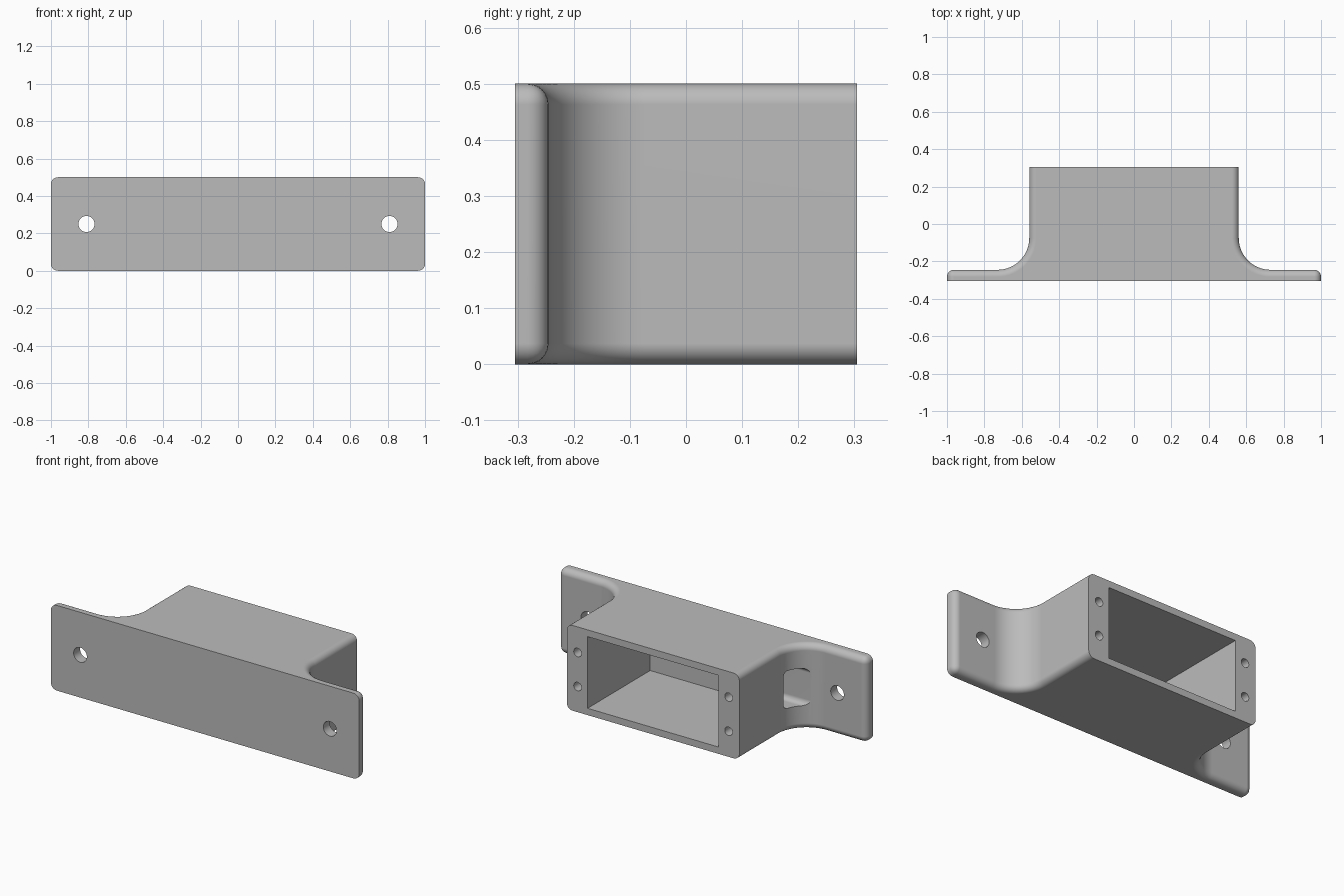
import bpy
import bmesh
from math import sin, cos, pi
from mathutils import Matrix, Vector

if "Cube" in bpy.data.objects:
    bpy.data.objects.remove(bpy.data.objects["Cube"], do_unlink=True)

# Main dimensions
HALF_W, FRONT, BACK, HEIGHT = 1.0, -0.305, 0.305, 0.5
BODY_X, FLANGE_Y, FILLET, ROUND = 0.56, -0.245, 0.17, 0.037
MID_Z = HEIGHT / 2

grey = bpy.data.materials.new("plain grey")
grey.use_nodes = True
grey.diffuse_color = (0.5, 0.5, 0.5, 1)
grey.node_tree.nodes["Principled BSDF"].inputs["Base Color"].default_value = (0.5, 0.5, 0.5, 1)


def make_object(name, bm):
    bmesh.ops.recalc_face_normals(bm, faces=bm.faces)
    mesh = bpy.data.meshes.new(name)
    bm.to_mesh(mesh)
    bm.free()
    mesh.materials.append(grey)
    obj = bpy.data.objects.new(name, mesh)
    bpy.context.collection.objects.link(obj)
    return obj


def box_cutter(name, low, high, corner=0.0):
    """Box between two corners; edges along x can be rounded."""
    low, high = Vector(low), Vector(high)
    bm = bmesh.new()
    bmesh.ops.create_cube(bm, size=1)
    bmesh.ops.scale(bm, vec=high - low, verts=bm.verts)
    bmesh.ops.translate(bm, vec=(low + high) / 2, verts=bm.verts)
    if corner:
        along_x = [e for e in bm.edges if abs(e.verts[0].co.x - e.verts[1].co.x) > 1e-4]
        bmesh.ops.bevel(bm, geom=along_x, offset=corner, segments=6, profile=0.5, affect='EDGES')
    return make_object(name, bm)


def hole_cutter(name, x, z, y_from, y_to, radius):
    """Round hole running along y."""
    bm = bmesh.new()
    place = Matrix.Translation((x, (y_from + y_to) / 2, z)) @ Matrix.Rotation(pi / 2, 4, 'X')
    bmesh.ops.create_cone(bm, cap_ends=True, segments=32, radius1=radius, radius2=radius,
                          depth=y_to - y_from, matrix=place)
    return make_object(name, bm)


# Flanged body: half outline with a concave fillet, mirrored and extruded
half = [(HALF_W, FRONT), (HALF_W, FLANGE_Y)]
for i in range(17):
    a = pi / 2 * i / 16
    half.append((BODY_X + FILLET * (1 - sin(a)), FLANGE_Y + FILLET * (1 - cos(a))))
half.append((BODY_X, BACK))
outline = half + [(-x, y) for x, y in reversed(half)]

bm = bmesh.new()
base = bm.faces.new([bm.verts.new((x, y, 0)) for x, y in outline])
extruded = bmesh.ops.extrude_face_region(bm, geom=[base])
top_verts = [g for g in extruded["geom"] if isinstance(g, bmesh.types.BMVert)]
bmesh.ops.translate(bm, vec=(0, 0, HEIGHT), verts=top_verts)
bmesh.ops.recalc_face_normals(bm, faces=bm.faces)


def is_rounded(edge):
    a, b = (v.co for v in edge.verts)
    if abs(a.z - b.z) > 1e-4:       # upright edges: only the flange ends
        return abs(a.x) > HALF_W - 1e-4 and abs(a.y - FLANGE_Y) < 1e-4
    return not any(abs(a.y - y) < 1e-4 and abs(b.y - y) < 1e-4 for y in (FRONT, BACK))


bmesh.ops.bevel(bm, geom=[e for e in bm.edges if is_rounded(e)], offset=ROUND, segments=6,
                profile=0.5, affect='EDGES', clamp_overlap=False)
housing = make_object("flanged_housing", bm)

# Cavity open at the back, and the cable slot through one side
cutters = [
    box_cutter("cavity_cutter", (-0.425, -0.275, 0.04), (0.425, 0.4, 0.46)),
    box_cutter("cable_slot_cutter", (-0.8, -0.225, 0.14), (-0.4, -0.1, 0.36), corner=0.03),
]
# Mounting holes in the flanges, screw holes in the back rim
for side in (-1, 1):
    cutters.append(hole_cutter("mounting_hole_cutter", side * 0.81, MID_Z, -0.4, -0.15, 0.043))
    for dz in (-0.1, 0.1):
        cutters.append(hole_cutter("screw_hole_cutter", side * 0.49, MID_Z + dz, 0.1, 0.4, 0.025))

bpy.ops.object.select_all(action='DESELECT')
housing.select_set(True)
bpy.context.view_layer.objects.active = housing
for cutter in cutters:
    cutter.hide_render = True
    cut = housing.modifiers.new("cut", 'BOOLEAN')
    cut.operation = 'DIFFERENCE'
    cut.solver = 'EXACT'
    cut.object = cutter
    bpy.ops.object.modifier_apply(modifier=cut.name)
    bpy.data.objects.remove(cutter, do_unlink=True)

# Smooth rounds, crisp edges, flat large faces
bpy.ops.object.shade_smooth_by_angle(angle=pi / 6)
weighted = housing.modifiers.new("flat face normals", 'WEIGHTED_NORMAL')
weighted.keep_sharp = True
